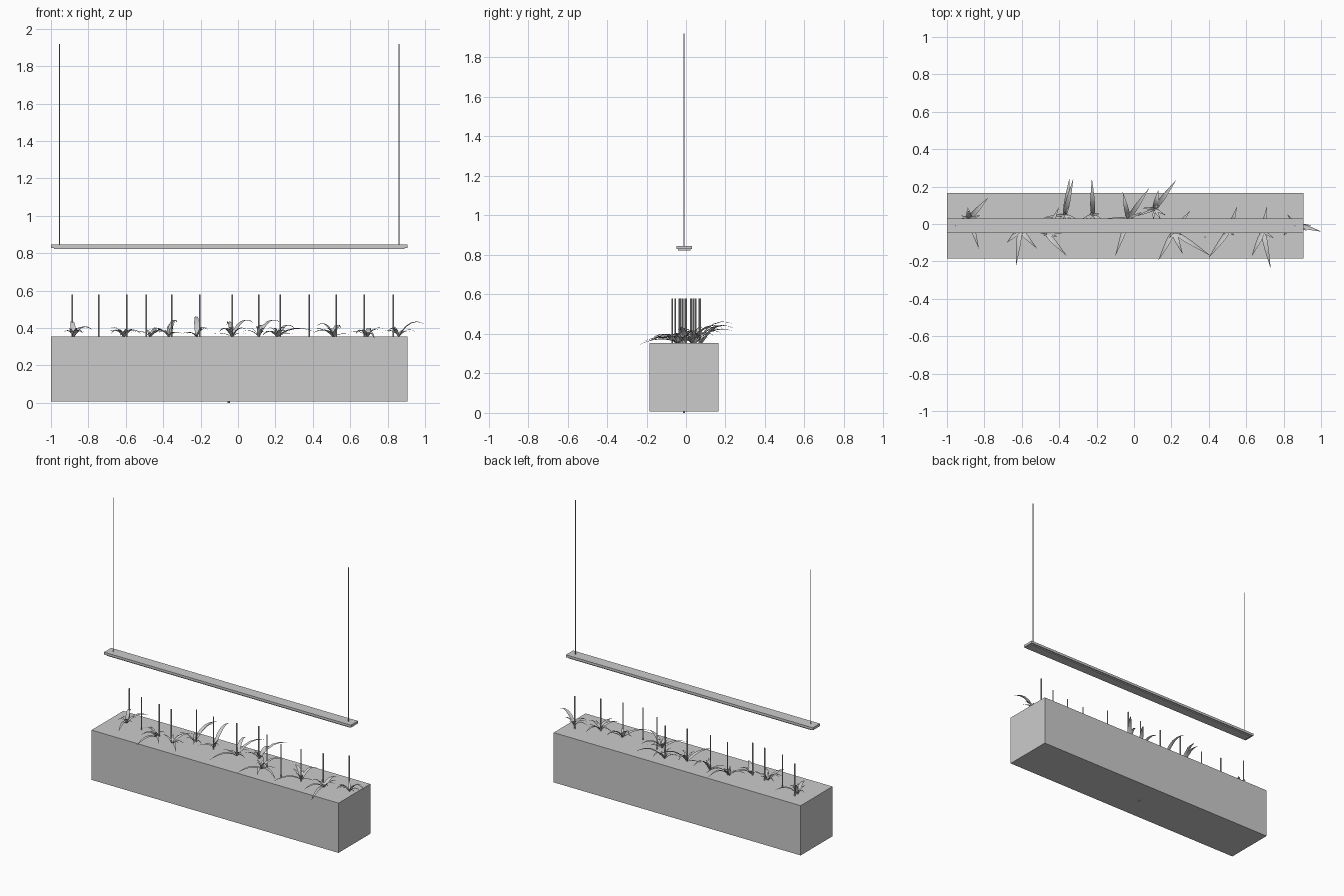
import bpy, bmesh, math, random
from mathutils import Vector

if "Cube" in bpy.data.objects:
    bpy.data.objects.remove(bpy.data.objects["Cube"])

random.seed(4)
grey = bpy.data.materials.new("light_grey")
grey.diffuse_color = (0.6, 0.6, 0.6, 1)
grey.use_nodes = True
grey.node_tree.nodes["Principled BSDF"].inputs["Base Color"].default_value = grey.diffuse_color


def finish(name, bm):
    mesh = bpy.data.meshes.new(name)
    bm.to_mesh(mesh)
    bm.free()
    obj = bpy.data.objects.new(name, mesh)
    obj.data.materials.append(grey)
    bpy.context.collection.objects.link(obj)
    return obj


def box(name, lo, hi):
    bm = bmesh.new()
    bmesh.ops.create_cube(bm, size=1)
    for v in bm.verts:
        v.co = [lo[i] + (v.co[i] + 0.5) * (hi[i] - lo[i]) for i in range(3)]
    return finish(name, bm)


def rod(name, x, y, z0, z1, radius):
    bm = bmesh.new()
    bmesh.ops.create_cone(bm, cap_ends=True, segments=8, radius1=radius,
                          radius2=radius, depth=z1 - z0)
    bmesh.ops.translate(bm, verts=bm.verts, vec=(x, y, (z0 + z1) / 2))
    return finish(name, bm)


def add_leaf(bm, base, tip, lift, width):
    """Arched, tapering blade with a shallow centre fold."""
    base, tip = Vector(base), Vector(tip)
    ctrl = base.lerp(tip, 0.45)
    ctrl.z = max(base.z, tip.z) + lift
    along = Vector((tip.x - base.x, tip.y - base.y, 0)).normalized()
    side = Vector((-along.y, along.x, 0))
    rows = []
    for t, w in ((0, 0.5), (0.15, 0.9), (0.3, 1), (0.5, 0.85), (0.7, 0.55), (0.87, 0.27), (1, 0.03)):
        p = base * (1 - t) ** 2 + ctrl * 2 * t * (1 - t) + tip * t * t
        h = width * w / 2
        up = Vector((0, 0, h * 0.35))
        rows.append([bm.verts.new(q) for q in (p - side * h + up, p, p + side * h + up)])
    for a, b in zip(rows, rows[1:]):
        for i in range(2):
            bm.faces.new((a[i], a[i + 1], b[i + 1], b[i]))


# Planter trough with a small drain plug beneath
SOIL = 0.355
box("planter_box", (-1, -0.185, 0.008), (0.905, 0.165, SOIL))
rod("drain_plug", -0.05, -0.01, 0, 0.01, 0.006)

# Hanging lamp bar, lower diffuser and suspension wires
box("lamp_bar", (-1, -0.048, 0.829), (0.905, 0.03, 0.846))
box("lamp_diffuser", (-0.985, -0.04, 0.822), (0.89, 0.022, 0.83))
for x in (-0.955, 0.86):
    rod("suspension_wire", x, -0.01, 0.845, 1.92, 0.0025)

# Thin upright stakes
STAKES = ((-0.885, 0.067), (-0.745, 0.0), (-0.595, -0.017), (-0.49, -0.035),
          (-0.355, 0.05), (-0.205, 0.024), (-0.03, 0.03), (0.11, 0.072),
          (0.225, -0.003), (0.38, -0.07), (0.525, -0.055), (0.675, -0.026), (0.83, 0.04))
for x, y in STAKES:
    rod("plant_stake", x, y, SOIL, 0.58, 0.004)

# Grass tufts: root, then the tips of the long blades
TUFTS = (
    ((-0.88, 0.03), ((-0.78, 0.14, 0.39), (-0.89, 0.09, 0.42), (-0.83, -0.13, 0.37))),
    ((-0.61, -0.03), ((-0.63, -0.22, 0.36), (-0.52, -0.13, 0.37), (-0.68, -0.1, 0.37))),
    ((-0.47, -0.05), ((-0.36, -0.17, 0.37), (-0.4, 0.09, 0.38))),
    ((-0.37, 0.05), ((-0.345, 0.245, 0.41), (-0.325, 0.24, 0.43))),
    ((-0.22, 0.05), ((-0.225, 0.24, 0.45),)),
    ((-0.03, 0.03), ((0.08, 0.19, 0.43), (-0.06, 0.17, 0.42), (-0.1, -0.17, 0.38))),
    ((0.11, 0.08), ((0.225, 0.235, 0.43), (0.13, 0.18, 0.4))),
    ((0.21, -0.04), ((0.13, -0.195, 0.36), (0.26, -0.16, 0.37), (0.41, -0.17, 0.38), (0.3, 0.07, 0.4))),
    ((0.51, -0.03), ((0.4, -0.18, 0.37), (0.55, 0.09, 0.4), (0.42, 0.02, 0.41))),
    ((0.69, -0.04), ((0.73, -0.235, 0.345), (0.63, -0.17, 0.37), (0.71, 0.09, 0.38))),
    ((0.86, 0.0), ((1.0, -0.04, 0.42), (0.8, -0.06, 0.38))),
)
for (x, y), tips in TUFTS:
    bm = bmesh.new()
    for tip in tips:
        add_leaf(bm, (x, y, SOIL - 0.003), tip, 0.045, 0.026)
    # Short filler blades fanning around the root
    for k in range(6):
        a = k * math.tau / 6 + random.uniform(-0.4, 0.4)
        r = random.uniform(0.05, 0.12)
        tip = (x + r * math.cos(a), y * 0.6 + 0.55 * r * math.sin(a),
               random.uniform(0.365, 0.4))
        add_leaf(bm, (x, y, SOIL - 0.003), tip, random.uniform(0.01, 0.035), 0.014)
    tuft = finish("grass_tuft", bm)
    for p in tuft.data.polygons:
        p.use_smooth = True
